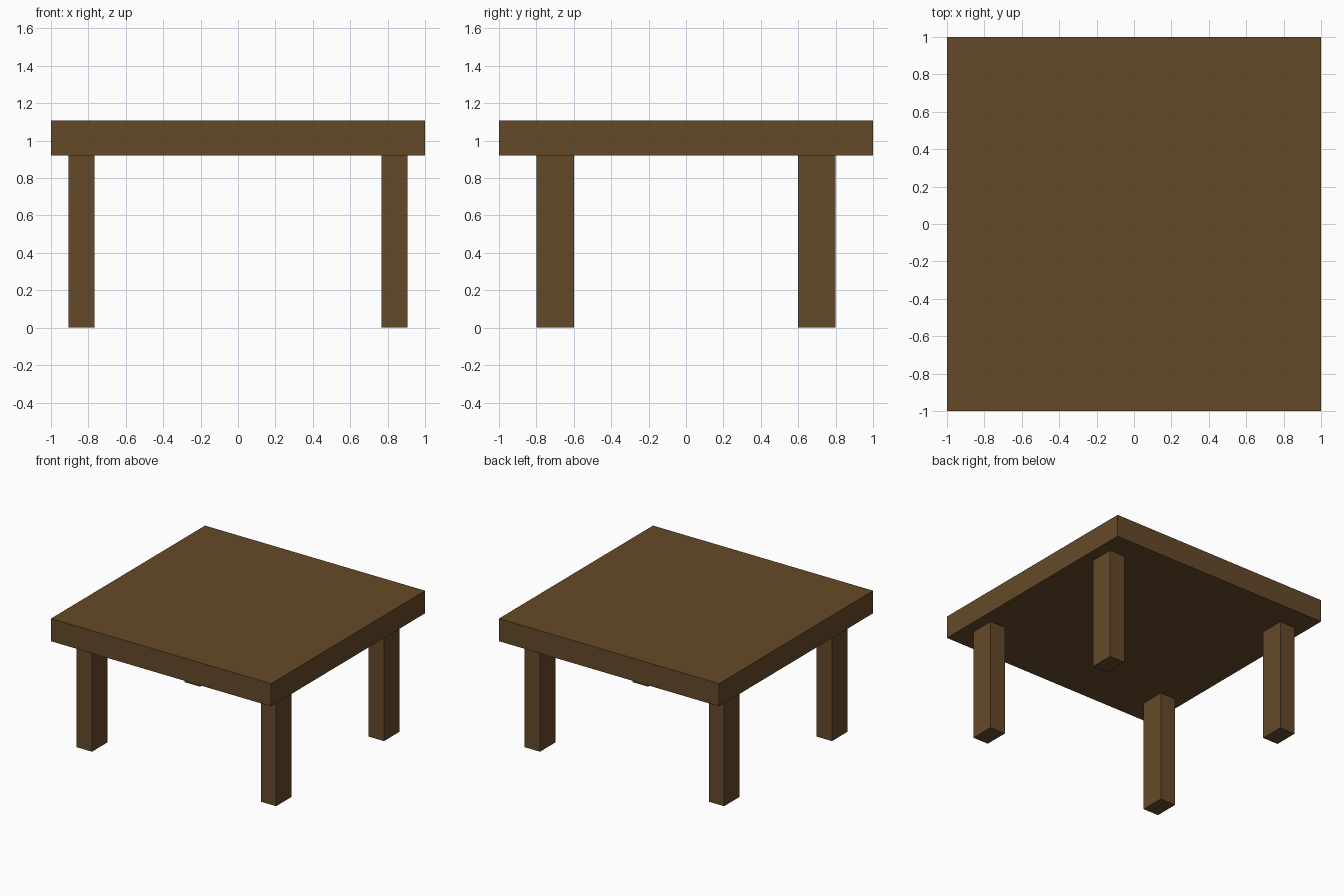
import bpy

if "Cube" in bpy.data.objects:
    bpy.data.objects.remove(bpy.data.objects["Cube"])

wood = bpy.data.materials.new("brown_wood")
wood.diffuse_color = (0.13, 0.068, 0.022, 1)
wood.use_nodes = True
wood.node_tree.nodes["Principled BSDF"].inputs["Base Color"].default_value = wood.diffuse_color


def box(name, center, size):
    bpy.ops.mesh.primitive_cube_add(size=1, location=center)
    ob = bpy.context.object
    ob.name = name
    ob.scale = size
    bpy.ops.object.transform_apply(location=False, rotation=False, scale=True)
    ob.data.materials.append(wood)
    return ob


LEG_H, TOP_H = 0.922, 0.186

# Square slab top
box("table_top", (0, 0, LEG_H + TOP_H / 2), (2, 2, TOP_H))

# Four rectangular legs, mirrored about both axes
for sy, depth in ((-1, "front"), (1, "back")):
    for sx, side in ((-1, "left"), (1, "right")):
        box(f"{depth}_{side}_leg", (sx * 0.837, sy * 0.70, LEG_H / 2),
            (0.14, 0.20, LEG_H))
